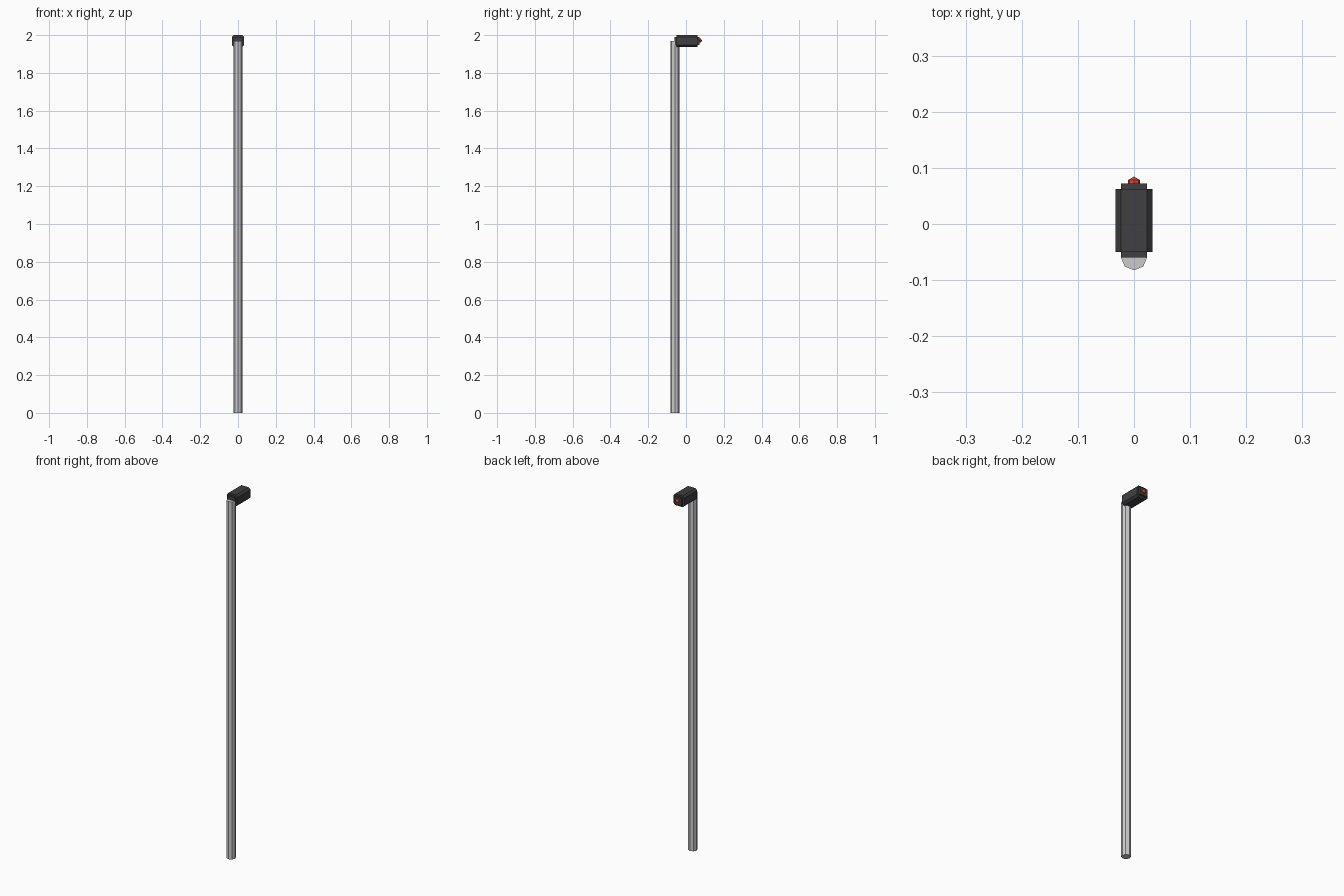
import bpy
import bmesh
from math import pi
from mathutils import Matrix, Vector

if "Cube" in bpy.data.objects:
    bpy.data.objects.remove(bpy.data.objects["Cube"])


def material(name, rgb):
    m = bpy.data.materials.new(name)
    m.diffuse_color = (*rgb, 1)
    m.use_nodes = True
    m.node_tree.nodes["Principled BSDF"].inputs["Base Color"].default_value = m.diffuse_color
    return m


def make(name, bm, mat=None):
    bmesh.ops.recalc_face_normals(bm, faces=bm.faces)
    me = bpy.data.meshes.new(name)
    bm.to_mesh(me)
    bm.free()
    ob = bpy.data.objects.new(name, me)
    bpy.context.collection.objects.link(ob)
    if mat:
        me.materials.append(mat)
    return ob


def prism(name, profile, y0, y1, mat):
    """Extrude an x-z profile along y."""
    bm = bmesh.new()
    face = bm.faces.new([bm.verts.new((x, y0, z)) for x, z in profile])
    geo = bmesh.ops.extrude_face_region(bm, geom=[face])["geom"]
    verts = [g for g in geo if isinstance(g, bmesh.types.BMVert)]
    bmesh.ops.translate(bm, verts=verts, vec=Vector((0, y1 - y0, 0)))
    return make(name, bm, mat)


dark = material("dark_housing", (0.05, 0.05, 0.055))
red = material("red_lamp", (0.8, 0.06, 0.03))

# Octagonal pole
bm = bmesh.new()
bmesh.ops.create_cone(bm, cap_ends=True, segments=8, radius1=0.0235, radius2=0.0235,
                      depth=1.97, matrix=Matrix.Translation((0, -0.059, 0.985)))
make("pole", bm)

# Housing with chamfered long edges
w, c, lo, hi = 0.033, 0.010, 1.938, 2.0
right = [(w - c, lo), (w, lo + c), (w, hi - c), (w - c, hi)]
left = [(-x, z) for x, z in reversed(right)]
prism("housing", right + left, -0.050, 0.062, dark)

# Narrower end plates, front and back
plate = [(w - c, lo + c), (w - c, hi - c), (c - w, hi - c), (c - w, lo + c)]
prism("front_plate", plate, -0.060, -0.050, dark)
prism("back_plate", plate, 0.062, 0.072, dark)

# Small faceted red lamp on the back plate
bm = bmesh.new()
bmesh.ops.create_uvsphere(bm, u_segments=8, v_segments=3, radius=0.0125,
                          matrix=Matrix.Translation((0, 0.072, 1.971)) @ Matrix.Rotation(pi / 2, 4, 'X'))
make("lamp", bm, red)
